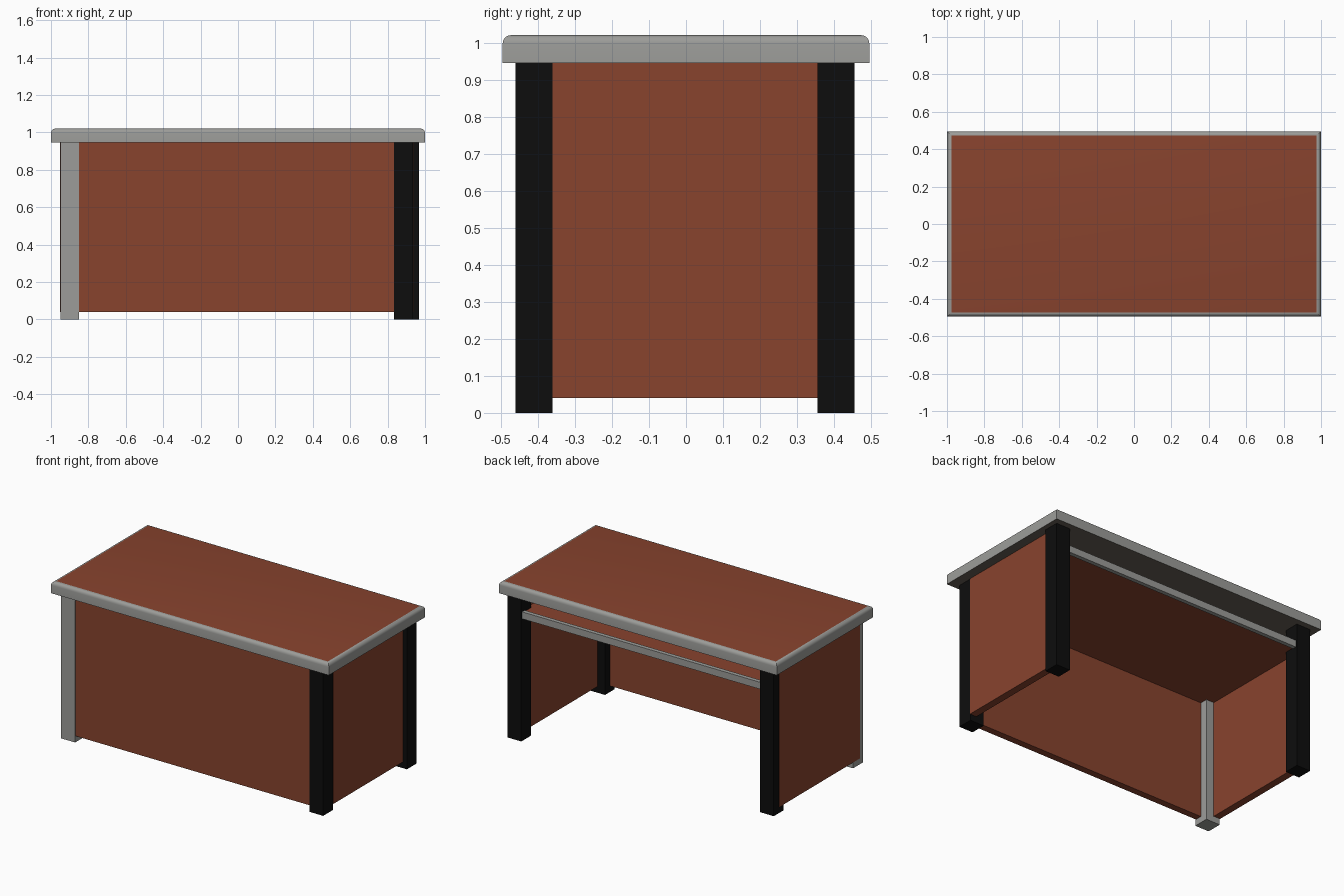
import bpy, bmesh

if "Cube" in bpy.data.objects:
    bpy.data.objects.remove(bpy.data.objects["Cube"])


def material(name, rgb):
    m = bpy.data.materials.new(name)
    m.diffuse_color = (*rgb, 1.0)
    m.use_nodes = True
    m.node_tree.nodes["Principled BSDF"].inputs["Base Color"].default_value = m.diffuse_color
    return m


wood = material("red_brown_wood", (0.246, 0.056, 0.027))
grey = material("grey_metal", (0.333, 0.335, 0.320))
black = material("black_metal", (0.004, 0.004, 0.004))
under = material("dark_underside", (0.133, 0.112, 0.089))


def box(name, x, y, z, *mats, round_top=0.0):
    """Box from (min, max) ranges, optionally with a rounded upper rim."""
    bm = bmesh.new()
    bmesh.ops.create_cube(bm, size=1)
    for v in bm.verts:
        v.co = [r[0] if c < 0 else r[1] for c, r in zip(v.co, (x, y, z))]
    if round_top:
        rim = [e for e in bm.edges if all(v.co.z > z[1] - 1e-5 for v in e.verts)]
        bmesh.ops.bevel(bm, geom=rim, offset=round_top, segments=5,
                        profile=0.5, affect='EDGES')
    me = bpy.data.meshes.new(name)
    bm.normal_update()
    bm.to_mesh(me)
    bm.free()
    for m in mats:
        me.materials.append(m)
    ob = bpy.data.objects.new(name, me)
    bpy.context.collection.objects.link(ob)
    return ob


LEG_TOP = 0.945
PANEL_Z = (0.04, LEG_TOP)

# Desktop: grey rounded rim, wooden top surface, dark underside
top = box("desktop", (-1, 1), (-0.495, 0.495), (LEG_TOP, 1.02),
          grey, wood, under, round_top=0.023)
for p in top.data.polygons:
    if p.normal.z > 0.999:
        p.material_index = 1
    elif p.normal.z < -0.999:
        p.material_index = 2
    else:
        p.use_smooth = 0.01 < p.normal.z
bpy.context.view_layer.objects.active = top
top.select_set(True)
bpy.ops.object.shade_smooth_by_angle(angle=0.6)

# Four square legs, the front left one grey
for name, x, y, mat in (("front_left_leg", -0.95, -0.46, grey),
                        ("front_right_leg", 0.835, -0.46, black),
                        ("back_left_leg", -0.95, 0.355, black),
                        ("back_right_leg", 0.867, 0.355, black)):
    box(name, (x, x + 0.10), (y, y + 0.10), (0, LEG_TOP), mat)

# Wooden panels on the front and both sides
box("front_panel", (-0.90, 0.88), (-0.455, -0.41), PANEL_Z, wood)
box("left_panel", (-0.953, -0.905), (-0.425, 0.40), PANEL_Z, wood)
box("right_panel", (0.89, 0.938), (-0.36, 0.40), PANEL_Z, wood)

# Shelf under the desktop with a grey rail along its open back edge
box("shelf", (-0.91, 0.895), (-0.415, 0.43), (0.80, 0.832), wood)
box("shelf_rail", (-0.86, 0.875), (0.42, 0.447), (0.795, 0.84), grey)
